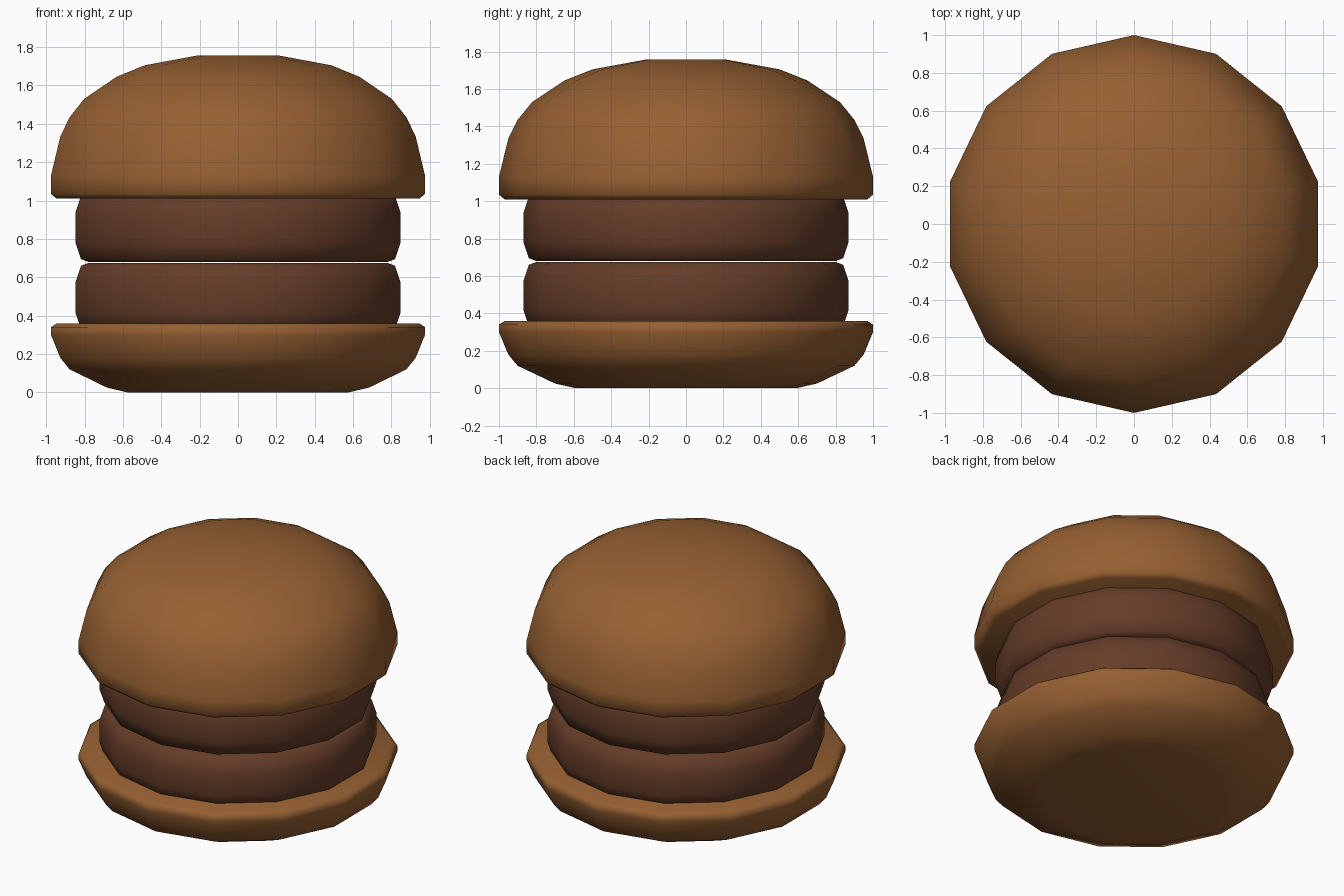
import bpy, bmesh, math

if "Cube" in bpy.data.objects:
    bpy.data.objects.remove(bpy.data.objects["Cube"])

SIDES = 14


def material(name, rgb):
    m = bpy.data.materials.new(name)
    m.diffuse_color = (*rgb, 1.0)
    m.use_nodes = True
    m.node_tree.nodes["Principled BSDF"].inputs["Base Color"].default_value = m.diffuse_color
    return m


def lathe(name, profile, mat):
    """Spin (radius, z) points, bottom to top, into a closed 14-sided solid."""
    bm = bmesh.new()
    rings = []
    for r, z in profile:
        ring = []
        for i in range(SIDES):
            a = math.pi / 2 + math.tau * i / SIDES
            ring.append(bm.verts.new((r * math.cos(a), r * math.sin(a), z)))
        rings.append(ring)
    for low, high in zip(rings, rings[1:]):
        for i in range(SIDES):
            j = (i + 1) % SIDES
            bm.faces.new((low[i], low[j], high[j], high[i]))
    bm.faces.new(rings[0][::-1])
    bm.faces.new(rings[-1])
    for f in bm.faces:
        f.smooth = True
    mesh = bpy.data.meshes.new(name)
    bm.to_mesh(mesh)
    bm.free()
    mesh.materials.append(mat)
    obj = bpy.data.objects.new(name, mesh)
    bpy.context.collection.objects.link(obj)
    return obj


bun = material("toasted bun brown", (0.305, 0.117, 0.032))
meat = material("cooked meat brown", (0.130, 0.046, 0.021))

# Bottom bun: shallow bowl shape with a rounded rim
lathe("bottom_bun", [(0.59, 0.0), (0.70, 0.025), (0.90, 0.12), (0.95, 0.18),
                     (1.0, 0.30), (1.0, 0.34), (0.97, 0.36)], bun)

# Two identical patties, slightly sunk into the buns
patty = [(0.80, -0.18), (0.84, -0.165), (0.87, -0.075),
         (0.87, 0.075), (0.84, 0.165), (0.80, 0.18)]
for name, mid in (("lower_patty", 0.495), ("upper_patty", 0.86)):
    lathe(name, [(r, z + mid) for r, z in patty], meat)

# Top bun: dome with a flat crown
lathe("top_bun", [(0.97, 1.01), (1.0, 1.035), (1.0, 1.13), (0.95, 1.335),
                  (0.90, 1.435), (0.823, 1.53), (0.65, 1.645),
                  (0.50, 1.705), (0.215, 1.757)], bun)
